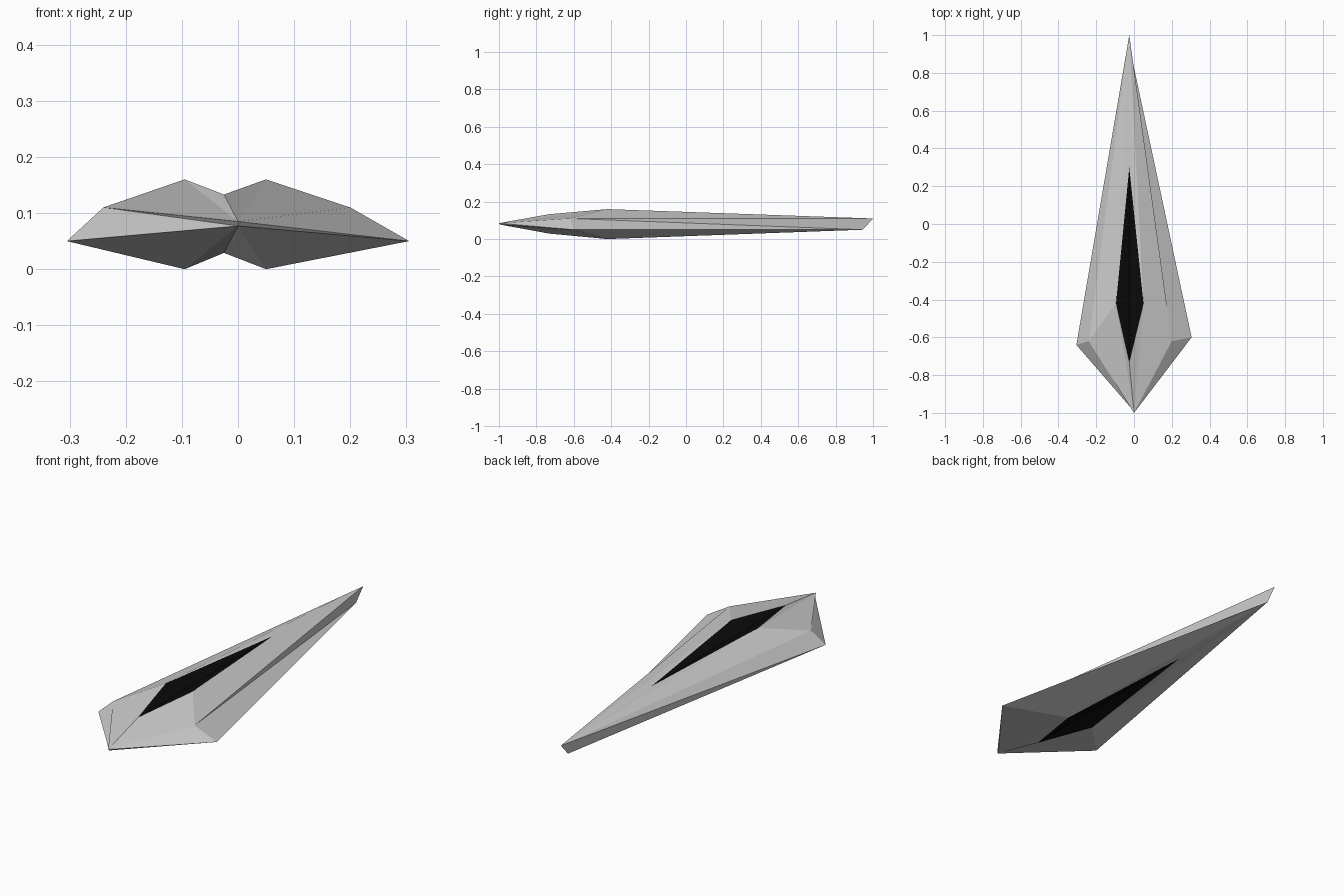
import bpy, bmesh

if "Cube" in bpy.data.objects:
    bpy.data.objects.remove(bpy.data.objects["Cube"])

def flat_colour(name, v):
    m = bpy.data.materials.new(name)
    m.diffuse_color = (v, v, v, 1)
    m.use_nodes = True
    m.node_tree.nodes["Principled BSDF"].inputs["Base Color"].default_value = m.diffuse_color
    return m

# Outline rings, in the order nose, right corner, tip, left corner
UPPER_RIM = [(0, -1, 0.085), (0.20, -0.62, 0.11), (-0.025, 1.0, 0.11), (-0.24, -0.62, 0.11)]
LOWER_RIM = [(0, -0.992, 0.077), (0.305, -0.60, 0.05), (-0.025, 0.945, 0.05), (-0.305, -0.64, 0.05)]
# Dark diamond in plan: front, right, back, left
DIAMOND = [(-0.025, -0.73), (0.05, -0.42), (-0.025, 0.30), (-0.095, -0.42)]

bm = bmesh.new()

def face(*verts, mat=0):
    bm.faces.new(verts).material_index = mat

def shell(rim_points, ridge_z, valley_z):
    """Faceted cover from the rim to a creased dark diamond."""
    rim = [bm.verts.new(p) for p in rim_points]
    core = [bm.verts.new((x, y, ridge_z if i % 2 else valley_z))
            for i, (x, y) in enumerate(DIAMOND)]
    for i in range(4):
        j = (i + 1) % 4
        odd, even = (i, j) if i % 2 else (j, i)
        face(rim[i], rim[j], core[odd])
        face(rim[even], core[even], core[odd])
    # dark groove halves
    face(core[0], core[1], core[2], mat=1)
    face(core[0], core[2], core[3], mat=1)
    return rim

# Upper and lower covers
top = shell(UPPER_RIM, 0.16, 0.133)
bottom = shell(LOWER_RIM, 0.0, 0.029)

# Twisted side band joining the two rims
for i in range(4):
    j = (i + 1) % 4
    face(top[i], bottom[i], bottom[j])
    face(top[i], bottom[j], top[j])

bmesh.ops.recalc_face_normals(bm, faces=bm.faces)
mesh = bpy.data.meshes.new("blade_hull")
bm.to_mesh(mesh)
bm.free()
mesh.materials.append(flat_colour("light grey", 0.6))
mesh.materials.append(flat_colour("black", 0.003))
bpy.context.collection.objects.link(bpy.data.objects.new("blade_hull", mesh))
